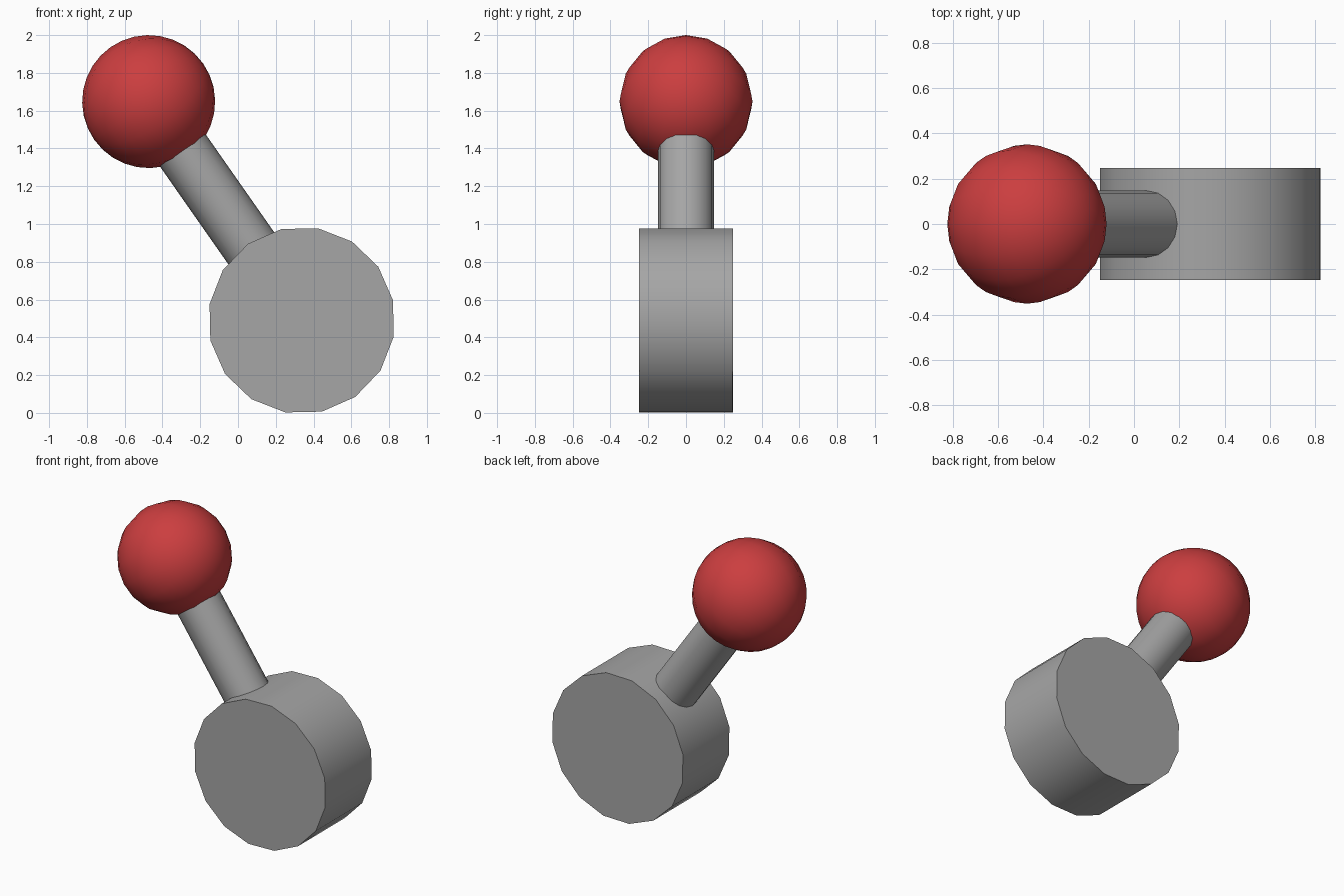
import bpy
import math
from mathutils import Matrix, Vector

if "Cube" in bpy.data.objects:
    bpy.data.objects.remove(bpy.data.objects["Cube"])

BASE = Vector((0.337, 0, 0.49))
KNOB = Vector((-0.473, 0, 1.648))

# Tilted frame: local z runs along the rod, local y stays world y
up = (KNOB - BASE).normalized()
side = Vector((0, 1, 0)).cross(up)
TILT = Matrix((side, (0, 1, 0), up)).transposed().to_4x4()


def material(name, colour):
    mat = bpy.data.materials.new(name)
    mat.diffuse_color = (*colour, 1)
    mat.use_nodes = True
    mat.node_tree.nodes["Principled BSDF"].inputs["Base Color"].default_value = mat.diffuse_color
    return mat


GREY = material("dark_grey", (0.38, 0.38, 0.38))
RED = material("red", (0.6, 0.048, 0.05))


def place(name, centre, mat, local=Matrix()):
    """Name the new part, turn it into the tilted frame, smooth and colour it."""
    ob = bpy.context.object
    ob.name = name
    ob.data.transform(TILT @ local)
    ob.location = centre
    ob.data.materials.append(mat)
    bpy.ops.object.shade_smooth_by_angle(angle=math.radians(40))


# Pivot drum: 16 sides, axis along y, one corner pointing up the rod
bpy.ops.mesh.primitive_cylinder_add(vertices=16, radius=0.495, depth=0.495)
place("pivot_drum", BASE, GREY, Matrix.Rotation(math.pi / 2, 4, 'X'))

# Lever rod joining the drum and the knob
bpy.ops.mesh.primitive_cylinder_add(vertices=16, radius=0.148,
                                    depth=(KNOB - BASE).length)
place("lever_rod", (BASE + KNOB) / 2, GREY)

# Ball knob: poles across the rod
bpy.ops.mesh.primitive_uv_sphere_add(segments=16, ring_count=16, radius=0.352)
place("ball_knob", KNOB, RED, Matrix.Rotation(math.pi / 2, 4, 'Y'))
